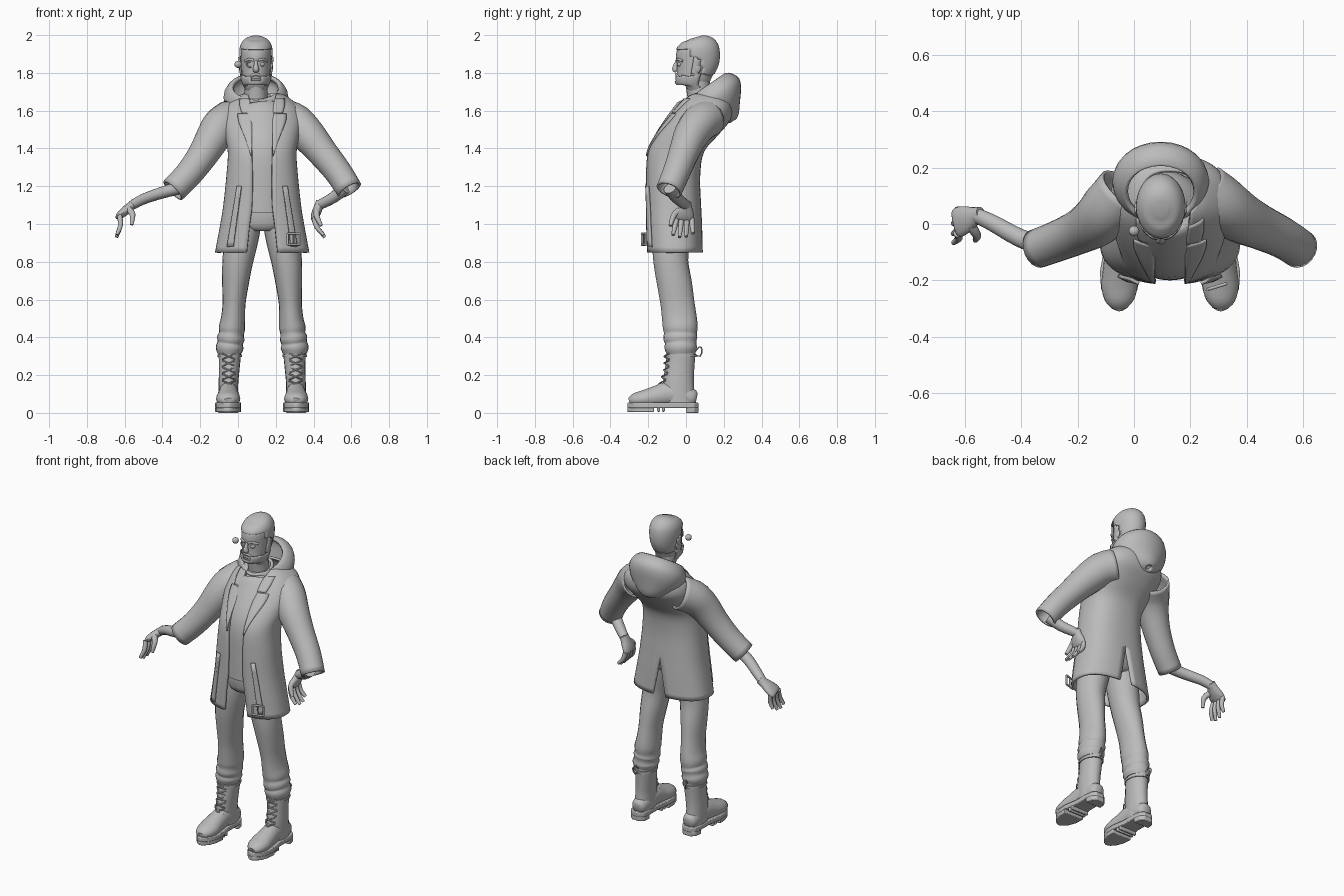
import bpy, bmesh, math
from mathutils import Vector, Matrix

if "Cube" in bpy.data.objects:
    bpy.data.objects.remove(bpy.data.objects["Cube"])

BODY = {"cx": 0.128}  # centre line of coat and legs; head and arms hang on 0.095
PAIR = {"cx": 0.128, "mirror": True}
grey = bpy.data.materials.new("plain_grey")
grey.use_nodes = True
grey.diffuse_color = (0.5, 0.5, 0.5, 1)
grey.node_tree.nodes["Principled BSDF"].inputs["Base Color"].default_value = (0.5, 0.5, 0.5, 1)


def make(name, bm, cx=0.095, mirror=False, thick=0, bevel=0, angle=50):
    bmesh.ops.recalc_face_normals(bm, faces=bm.faces)
    mesh = bpy.data.meshes.new(name)
    bm.to_mesh(mesh)
    bm.free()
    ob = bpy.data.objects.new(name, mesh)
    bpy.context.collection.objects.link(ob)
    mesh.materials.append(grey)
    ob.location.x = cx
    if mirror:
        ob.modifiers.new("Mirror", "MIRROR").merge_threshold = 0.002
    if thick:
        ob.modifiers.new("Solidify", "SOLIDIFY").thickness = thick
    if bevel:
        mod = ob.modifiers.new("Bevel", "BEVEL")
        mod.width, mod.segments = bevel, 2
    bpy.ops.object.select_all(action="DESELECT")
    ob.select_set(True)
    bpy.context.view_layer.objects.active = ob
    bpy.ops.object.shade_smooth_by_angle(angle=math.radians(angle))
    return ob


def smooth_rows(rows, steps):
    """Catmull-Rom resampling of rows of numbers."""
    out = []
    for i in range(len(rows) - 1):
        a, b, c, d = (rows[max(0, min(len(rows) - 1, i + k))] for k in (-1, 0, 1, 2))
        for s in range(steps):
            t = s / steps
            out.append([q + 0.5 * t * (r - p + t * (2*p - 5*q + 4*r - w + t * (3*q - 3*r + w - p)))
                        for p, q, r, w in zip(a, b, c, d)])
    return out + [list(rows[-1])]


def skin(bm, rings, closed=True):
    n = len(rings[0])
    for lo, hi in zip(rings, rings[1:]):
        for j in range(n if closed else n - 1):
            k = (j + 1) % n
            bm.faces.new((lo[j], lo[k], hi[k], hi[j]))


def tube_mesh(rows, sides=16, steps=3, ref=(0, 1, 0), caps=True):
    """Rows are x, y, z, radius along ref, radius across."""
    rows = smooth_rows(rows, steps)
    bm, rings = bmesh.new(), []
    pts = [Vector(r[:3]) for r in rows]
    for i, r in enumerate(rows):
        t = (pts[min(i + 1, len(pts) - 1)] - pts[max(i - 1, 0)]).normalized()
        u = Vector(ref)
        u = (u - t * u.dot(t)).normalized()
        v = t.cross(u)
        ang = [math.tau * j / sides for j in range(sides)]
        rings.append([bm.verts.new(pts[i] + u * math.cos(a) * r[3] + v * math.sin(a) * r[4]) for a in ang])
    skin(bm, rings)
    if caps:
        bm.faces.new(rings[0])
        bm.faces.new(rings[-1])
    return bm


def tube(name, rows, sides=16, steps=3, ref=(0, 1, 0), caps=True, **kw):
    return make(name, tube_mesh(rows, sides, steps, ref, caps), **kw)


def cord(name, pts, r, **kw):
    return tube(name, [(*p, r, r) for p in pts], 8, 2, (0.13, 0.9, 0.4), **kw)


def ball(name, loc, size, **kw):
    bm = bmesh.new()
    bmesh.ops.create_uvsphere(bm, u_segments=16, v_segments=10, radius=1,
                              matrix=Matrix.Translation(loc) @ Matrix.Diagonal((*size, 1)))
    return make(name, bm, **kw)


# Coat: z, half width, front y, back y, front gap, back vent
COAT = smooth_rows([
    (.85, .25, -.21, .09, .082, .045), (1.0, .222, -.215, .085, .066, .016),
    (1.1, .206, -.215, .08, .054, 0), (1.25, .19, -.215, .075, .052, 0),
    (1.38, .182, -.205, .095, .055, 0), (1.47, .2, -.16, .17, .055, 0),
    (1.55, .215, -.1, .235, .055, 0), (1.62, .195, -.045, .245, .06, 0),
    (1.67, .14, -.005, .22, .07, 0), (1.69, .1, .02, .19, .075, 0)], 4)
POW = 2.4


def coat_angle(x, hw):
    return math.asin(min(1, abs(x) / hw) ** (POW / 2))


def coat_point(row, a):
    z, hw, yf, yb = row[:4]
    c = math.cos(a)
    return Vector((hw * abs(math.sin(a)) ** (2 / POW),
                   (yf + yb) / 2 - (yb - yf) / 2 * math.copysign(abs(c) ** (2 / POW), c), z))


bm, rings = bmesh.new(), []
for row in COAT:
    vent = row[5] if row[0] < 1.09 else 0
    a0, a1 = coat_angle(row[4], row[1]), math.pi - coat_angle(max(0, vent), row[1])
    rings.append([bm.verts.new(coat_point(row, a0 + (a1 - a0) * j / 24)) for j in range(25)])
    if not vent:
        rings[-1][-1].co.x = 0
skin(bm, rings, False)
make("coat", bm, thick=0.014, **PAIR)


def coat_strip(name, rows, lift, thick):
    """Flat strip lying on the coat front; rows are z, inner x, outer x."""
    bm, rings = bmesh.new(), []
    for z, x0, x1 in smooth_rows(rows, 3):
        i = next(k for k in range(len(COAT) - 1) if COAT[k + 1][0] >= z)
        f = (z - COAT[i][0]) / (COAT[i + 1][0] - COAT[i][0])
        row = [p + (q - p) * f for p, q in zip(COAT[i], COAT[i + 1])]
        xs = [x0 + (x1 - x0) * j / 4 for j in range(5)]
        rings.append([bm.verts.new(coat_point(row, coat_angle(x, row[1])) + Vector((0, -lift, 0))) for x in xs])
    skin(bm, rings, False)
    return make(name, bm, thick=thick, **PAIR)


coat_strip("lapel", [(1.36, .056, .06), (1.44, .055, .085), (1.54, .054, .125), (1.585, .055, .13)], .008, .007)
coat_strip("collar", [(1.59, .056, .11), (1.63, .06, .12), (1.665, .068, .12)], .009, .008)
coat_strip("hanging_strap", [(.88, .155, .188), (1.0, .14, .168), (1.2, .112, .135)], .018, .012)
buckle = [(.135, -.232, .89), (.2, -.212, .89), (.2, -.212, .95), (.135, -.232, .95)]
for i in range(4):
    cord("buckle_bar", [buckle[i], buckle[(i + 1) % 4]], .006, **BODY)
cord("buckle_pin", [(.168, -.222, .89), (.168, -.222, .95)], .004, **BODY)

# Hood lying open on the upper back
tube("hood", [(0, .25, 1.545, .02, .02), (0, .236, 1.565, .06, .075), (0, .192, 1.615, .128, .145),
              (0, .15, 1.67, .165, .172), (0, .118, 1.713, .146, .152), (0, .106, 1.73, .122, .127)],
     28, 3, caps=False, thick=.02)

# Shirt and neck
tube("shirt", [(0, -.08, 1.06, .12, .15), (0, -.08, 1.25, .12, .15), (-.003, -.075, 1.38, .118, .15),
               (-.006, -.025, 1.47, .12, .16), (-.015, .045, 1.55, .13, .165), (-.028, .08, 1.62, .115, .125),
               (-.033, .078, 1.665, .08, .08)], 28, **BODY)
tube("neck", [(0, .085, 1.6, .07, .066), (0, .07, 1.68, .063, .06), (0, .06, 1.76, .065, .062)])
ring = [(.075 * math.cos(a), .075 + .078 * math.sin(a), 1.668 + .02 * math.sin(a))
        for a in (math.tau * i / 16 for i in range(17))]
cord("shirt_neckband", ring, .01)

# Head, hair and beard share one profile
HEAD = [(1.712, .02, .045, .03), (1.728, .035, .073, .053), (1.76, .037, .087, .067),
        (1.80, .045, .095, .074), (1.86, .058, .112, .08), (1.91, .062, .112, .083),
        (1.947, .06, .1, .076), (1.974, .056, .07, .055), (1.986, .053, .025, .02)]


def head_mesh(grow):
    return tube_mesh([(0, y, z + grow * .6, ry + grow, rx + grow) for z, y, ry, rx in HEAD], 36, 5)


def head_shell(name, grow, keep):
    bm = head_mesh(grow)
    drop = [f for f in bm.faces if not keep(f.calc_center_median())]
    bmesh.ops.delete(bm, geom=drop, context="FACES")
    make(name, bm, thick=.008)


make("head", head_mesh(0))
head_shell("hair", .005, lambda c: c.z > 1.925 or (c.y > .03 and c.z > 1.87) or (c.y > .08 and c.z > 1.79))
head_shell("beard", .004, lambda c: c.y < .07 and (c.z < 1.755 or (c.z < 1.785 and abs(c.x) > .028)
                                                   or (c.z < 1.88 and c.y > .035)))
tube("nose", [(0, -.046, 1.865, .006, .007), (0, -.055, 1.84, .012, .011), (0, -.057, 1.818, .016, .017),
              (0, -.05, 1.806, .008, .013)], 12)
cord("moustache", [(-.036, -.028, 1.77), (-.018, -.048, 1.788), (0, -.051, 1.793),
                   (.018, -.048, 1.788), (.036, -.028, 1.77)], .007)
cord("lips", [(-.02, -.042, 1.773), (0, -.048, 1.773), (.02, -.042, 1.773)], .006)
cord("brow", [(.012, -.05, 1.866), (.035, -.042, 1.872), (.058, -.018, 1.862)], .007, mirror=True)
ball("ear", (.08, .06, 1.83), (.01, .02, .032), mirror=True)
ball("left_eye", (.031, -.031, 1.845), (.016, .016, .012))
ball("loose_eye", (-.095, -.025, 1.845), (.019, .019, .019))
cord("eye_socket", [(-.031 + .017 * math.cos(a), -.043 + .007 * abs(math.cos(a)), 1.845 + .015 * math.sin(a))
                    for a in (math.tau * i / 10 for i in range(11))], .004)

# Sleeves, forearms and hands
ARMS = {
    "left": ([(.15, .12, 1.56), (.21, .075, 1.535), (.28, .025, 1.465), (.355, -.012, 1.375), (.435, -.05, 1.275), (.495, -.09, 1.18)],
             [(.47, -.085, 1.19), (.41, -.05, 1.14), (.335, .0, 1.1)], (.308, -.012, 1.03), (.365, -.02, .93), 1),
    "right": ([(-.13, .12, 1.56), (-.185, .055, 1.52), (-.228, .01, 1.455), (-.285, -.025, 1.36), (-.36, -.058, 1.26), (-.44, -.088, 1.178)],
              [(-.41, -.08, 1.19), (-.5, -.05, 1.165), (-.6, .005, 1.13), (-.655, .03, 1.1)], (-.722, .005, 1.045), (-.738, -.02, .93), -1),
}
for side, (sleeve, fore, knuckle, tip, sx) in ARMS.items():
    radii = [.1, .1, .092, .08, .073, .07]
    tube(side + "_sleeve", [(*p, r, r) for p, r in zip(sleeve, radii)], 20, 3, caps=False, thick=.012)
    tube(side + "_forearm", [(*p, .036 - .012 * i / len(fore), .034 - .012 * i / len(fore)) for i, p in enumerate(fore)])
    w, k, t = Vector(fore[-1]), Vector(knuckle), Vector(tip)
    tube(side + "_palm", [(*w.lerp(k, f), a, b) for f, a, b in
                          ((-.25, .026, .024), (.1, .034, .024), (.6, .05, .024), (1, .053, .019), (1.15, .044, .01))])
    for i, length in enumerate((.88, 1, .97, .8)):
        y = Vector((0, -.038 + .027 * i, 0))
        mid = k.lerp(t, .45) + y * 1.15 + Vector((-.012 * sx, 0, 0))
        end = k.lerp(t, length) + y * 1.3
        tube(side + "_finger", [(*(k + y), .0145, .0145), (*mid, .0135, .0135), (*end, .009, .009)], 10)
    base = w.lerp(k, .35)
    thumb = [base + Vector(v) for v in ((0, -.025, 0), (.01 - .015 * sx, -.06, -.03), (.02, -.078, -.085))]
    tube(side + "_thumb", [(*p, r, r) for p, r in zip(thumb, (.019, .016, .01))], 10)

# Trousers with bunched ankles
tube("trouser_hips", [(0, -.075, .965, .08, .09), (0, -.075, 1.0, .11, .165), (0, -.07, 1.15, .12, .17)], 24, **BODY)
tube("trouser_leg", [(.09, -.075, 1.03, .1, .09), (.11, -.08, .92, .1, .09), (.13, -.08, .8, .092, .081),
                     (.142, -.06, .68, .092, .07), (.149, -.045, .58, .09, .061), (.154, -.035, .5, .092, .064),
                     (.16, -.03, .45, .092, .07), (.162, -.03, .42, .087, .066), (.166, -.03, .395, .09, .073),
                     (.169, -.028, .37, .083, .068), (.172, -.028, .345, .086, .074), (.172, -.027, .315, .076, .064)],
     20, 3, **PAIR)

# Boots
tube("boot_shaft", [(.179, -.035, .05, .085, .052), (.179, -.04, .15, .082, .052), (.175, -.035, .22, .078, .054),
                    (.172, -.028, .29, .076, .058), (.172, -.026, .33, .078, .06)], 20, **PAIR)
tube("boot_foot", [(.178, .056, .075, .025, .03), (.178, .03, .08, .046, .05), (.178, -.08, .1, .052, .065),
                   (.18, -.16, .085, .058, .058), (.18, -.22, .075, .064, .047), (.18, -.27, .068, .052, .037),
                   (.178, -.298, .06, .028, .02)], 18, 3, (1, 0, 0), **PAIR)


def sole(name, rows, z0, z1):
    outline = [(.18 + w, y) for y, w in rows] + [(.18 - w, y) for y, w in reversed(rows)]
    bm = bmesh.new()
    face = bm.faces.new([bm.verts.new((x, y, z0)) for x, y in outline])
    top = bmesh.ops.extrude_face_region(bm, geom=[face])["geom"]
    bmesh.ops.translate(bm, vec=(0, 0, z1 - z0), verts=[v for v in top if isinstance(v, bmesh.types.BMVert)])
    make(name, bm, bevel=.005, angle=35, **PAIR)


SOLE = [(.066, .025), (.045, .048), (0, .055), (-.09, .055), (-.17, .069), (-.23, .065),
        (-.275, .048), (-.3, .025), (-.31, .008)]
sole("boot_welt", SOLE, .025, .055)
sole("boot_heel", SOLE[:3], 0, .03)
sole("boot_front_sole", SOLE[4:], .004, .03)
for y in (-.12, -.145):
    sole("boot_tread", [(y + .008, .06), (y - .008, .06)], .006, .03)

# Laces, with a loop tied behind the shaft
lace_y = lambda z: -.112 - .35 * max(0, .23 - z)
for i in range(5):
    z = .14 + .036 * i
    for s in (-1, 1):
        cord("boot_lace", [(.177 - s * .034, lace_y(z) + .022, z), (.177, lace_y(z + .015) - .004, z + .015),
                           (.177 + s * .034, lace_y(z + .03) + .022, z + .03)], .004, **PAIR)
cord("lace_loop", [(.172, .045, .31), (.177, .075, .3), (.187, .085, .335), (.177, .07, .35), (.172, .045, .32)],
     .004, **PAIR)
tube("boot_top_band", [(.172, -.026, z, .082, .064) for z in (.295, .31)], 20, 1, **PAIR)
